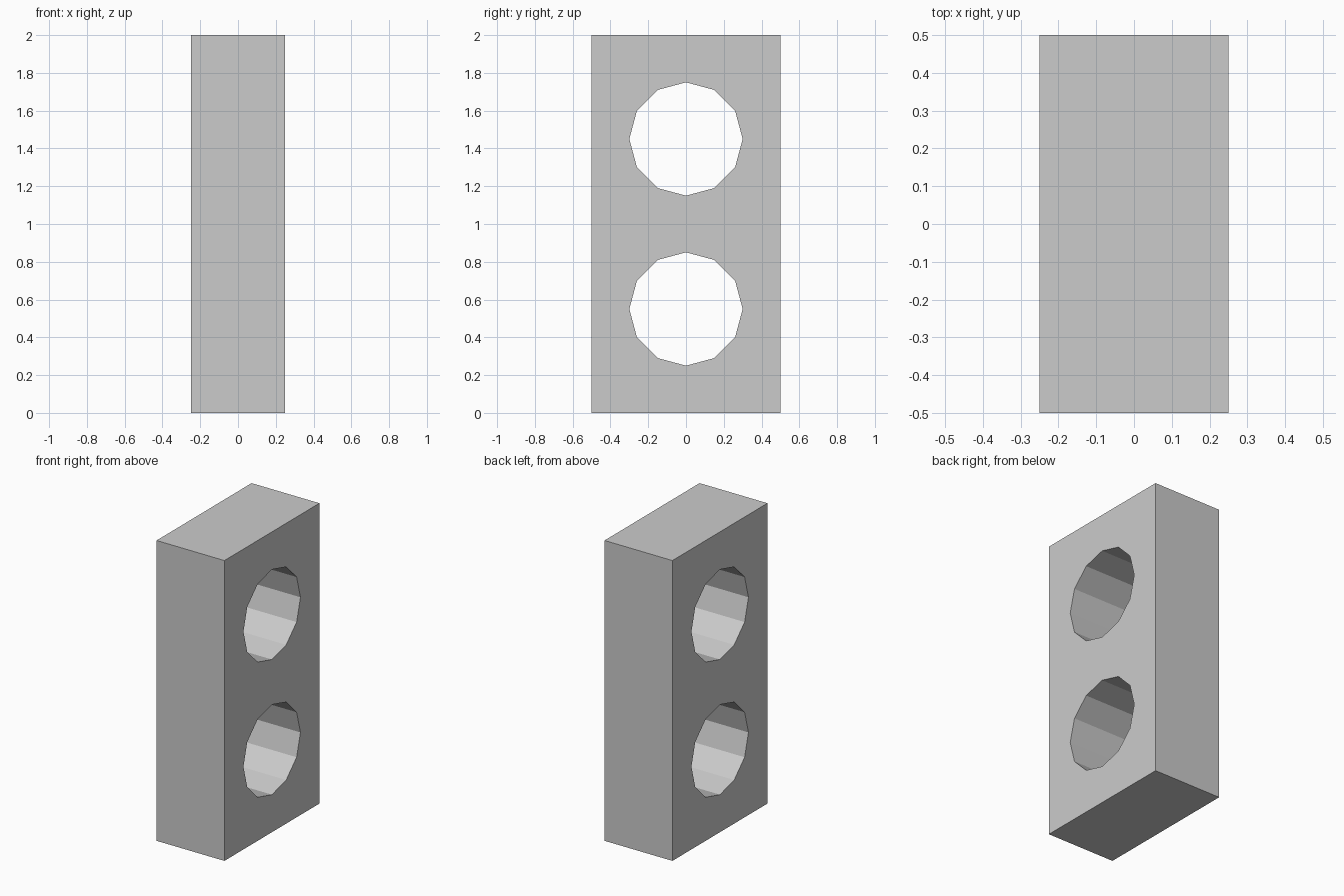
import bpy
import math

if "Cube" in bpy.data.objects:
    bpy.data.objects.remove(bpy.data.objects["Cube"])

WIDTH, DEPTH, HEIGHT = 0.5, 1.0, 2.0
HOLE_RADIUS, HOLE_SIDES = 0.3, 12
HOLE_HEIGHTS = (0.55, 1.45)

# Upright block
bpy.ops.mesh.primitive_cube_add(size=1, location=(0, 0, HEIGHT / 2))
block = bpy.context.object
block.name = "block_with_holes"
block.scale = (WIDTH, DEPTH, HEIGHT)
bpy.ops.object.transform_apply(location=True, rotation=True, scale=True)


def cut_hole(z):
    """Cut a twelve-sided hole through the block along x."""
    bpy.ops.mesh.primitive_cylinder_add(
        vertices=HOLE_SIDES, radius=HOLE_RADIUS, depth=WIDTH * 2,
        location=(0, 0, z), rotation=(0, math.pi / 2, 0))
    cutter = bpy.context.object
    cutter.name = "hole_cutter"
    cutter.hide_render = True

    mod = block.modifiers.new("hole", 'BOOLEAN')
    mod.operation = 'DIFFERENCE'
    mod.solver = 'EXACT'
    mod.object = cutter
    bpy.context.view_layer.objects.active = block
    bpy.ops.object.modifier_apply(modifier=mod.name)
    bpy.data.objects.remove(cutter)


# Two stacked through-holes
for z in HOLE_HEIGHTS:
    cut_hole(z)
